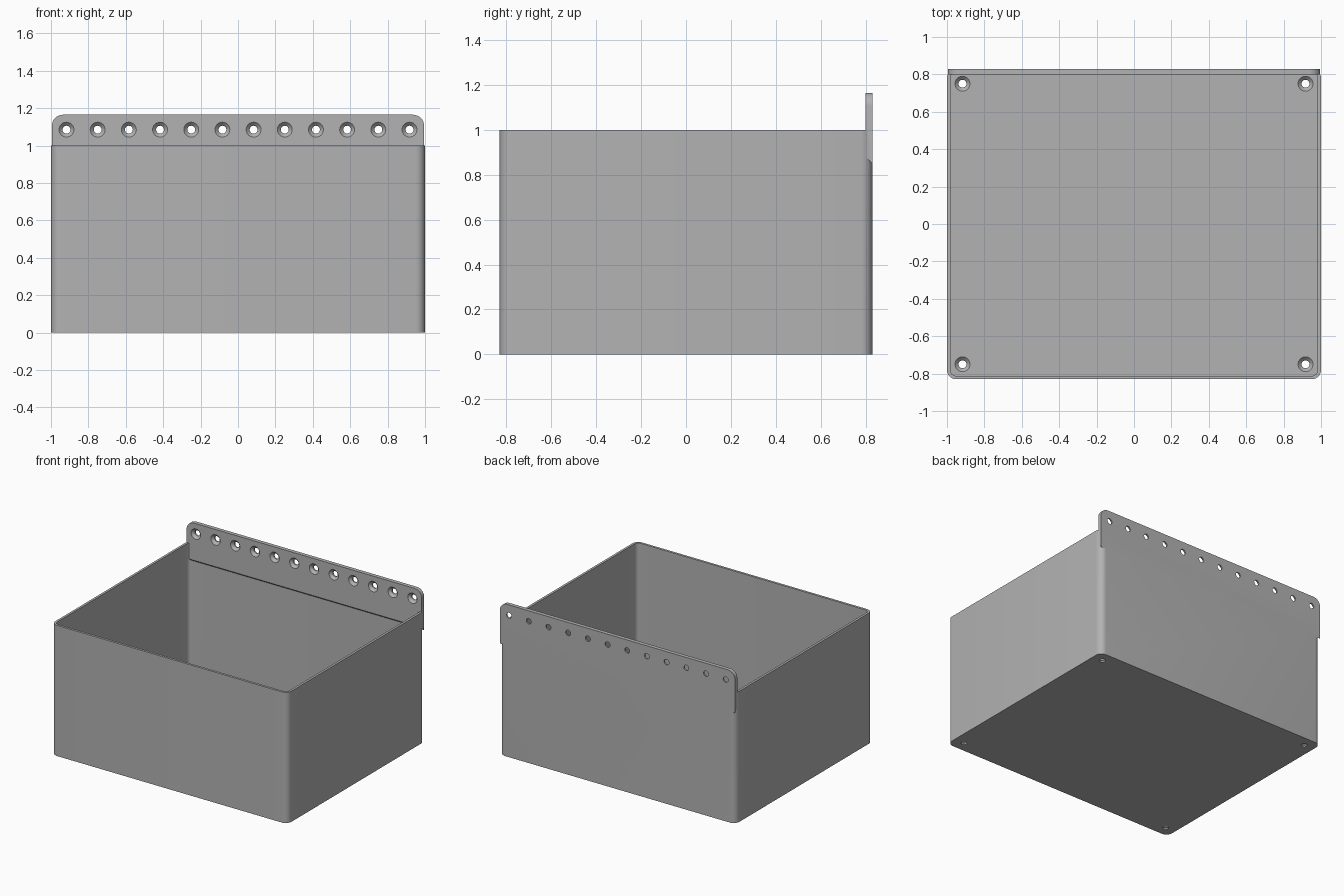
import bpy, bmesh, math
from mathutils import Matrix, Vector

cube = bpy.data.objects.get("Cube")
if cube:
    bpy.data.objects.remove(cube, do_unlink=True)

# Overall sizes
HALF_X, HALF_Y, HEIGHT = 1.0, 0.83, 1.0
WALL, FLOOR, CORNER = 0.018, 0.03, 0.05
RAIL_X, RAIL_TOP, RAIL_T = 0.995, 1.165, 0.03

grey = bpy.data.materials.new("plain grey")
grey.use_nodes = True
colour = (0.45, 0.45, 0.45, 1)
grey.diffuse_color = colour
grey.node_tree.nodes["Principled BSDF"].inputs["Base Color"].default_value = colour


def finish(bm, name):
    bmesh.ops.recalc_face_normals(bm, faces=bm.faces)
    mesh = bpy.data.meshes.new(name)
    bm.to_mesh(mesh)
    bm.free()
    mesh.materials.append(grey)
    obj = bpy.data.objects.new(name, mesh)
    bpy.context.collection.objects.link(obj)
    return obj


def prism(bm, points, direction):
    face = bm.faces.new([bm.verts.new(p) for p in points])
    result = bmesh.ops.extrude_face_region(bm, geom=[face])
    moved = [v for v in result["geom"] if isinstance(v, bmesh.types.BMVert)]
    bmesh.ops.translate(bm, verts=moved, vec=direction)


def round_edges(bm, edges, radius):
    bmesh.ops.bevel(bm, geom=edges, offset=radius, segments=8,
                    profile=0.5, affect="EDGES")


def rounded_block(name, hx, hy, z0, z1, radius):
    bm = bmesh.new()
    prism(bm, [(-hx, -hy, z0), (hx, -hy, z0), (hx, hy, z0), (-hx, hy, z0)],
          Vector((0, 0, z1 - z0)))
    upright = [e for e in bm.edges
               if abs(e.verts[0].co.z - e.verts[1].co.z) > 0.1]
    round_edges(bm, upright, radius)
    return finish(bm, name)


def combine(target, tool, operation):
    mod = target.modifiers.new(operation.lower(), "BOOLEAN")
    mod.operation, mod.solver, mod.object = operation, "EXACT", tool
    bpy.context.view_layer.objects.active = target
    bpy.ops.object.modifier_apply(modifier=mod.name)
    bpy.data.objects.remove(tool, do_unlink=True)


def countersunk_hole(bm, place):
    # Stepped lathe: wide mouth at local z = 0, narrow bore below it
    profile = [(0.04, 0.02), (0.04, 0), (0.021, -0.019), (0.021, -0.06)]
    sides = 24
    rings = [[bm.verts.new(place @ Vector((r * math.cos(a), r * math.sin(a), z)))
              for a in (math.tau * i / sides for i in range(sides))]
             for r, z in profile]
    for low, high in zip(rings, rings[1:]):
        for i in range(sides):
            j = (i + 1) % sides
            bm.faces.new((low[i], low[j], high[j], high[i]))
    bm.faces.new(rings[0])
    bm.faces.new(rings[-1])


# Open box with rounded upright corners
box = rounded_block("storage_box", HALF_X, HALF_Y, 0, HEIGHT, CORNER)
cavity = rounded_block("cavity_cutter", HALF_X - WALL, HALF_Y - WALL,
                       FLOOR, HEIGHT + 0.2, CORNER - WALL)
combine(box, cavity, "DIFFERENCE")

# Hanging rail with sloped underside and rounded top corners
bm = bmesh.new()
front = HALF_Y - RAIL_T
section = [(HALF_Y, 0.85), (HALF_Y, RAIL_TOP), (front, RAIL_TOP), (front, 0.88)]
prism(bm, [(-RAIL_X, y, z) for y, z in section], Vector((2 * RAIL_X, 0, 0)))
top_ends = [e for e in bm.edges
            if all(v.co.z > RAIL_TOP - 0.001 for v in e.verts)
            and abs(e.verts[0].co.x - e.verts[1].co.x) < 0.001]
round_edges(bm, top_ends, 0.06)
combine(box, finish(bm, "hanging_rail"), "UNION")

# Countersunk screw holes in the rail and floor
bm = bmesh.new()
for i in range(12):
    x = -0.917 + i * 1.834 / 11
    countersunk_hole(bm, Matrix.Translation((x, front, 1.085))
                     @ Matrix.Rotation(math.pi / 2, 4, "X"))
for x in (-0.917, 0.917):
    for y in (-0.75, 0.75):
        countersunk_hole(bm, Matrix.Translation((x, y, FLOOR)))
combine(box, finish(bm, "screw_hole_cutter"), "DIFFERENCE")

# Smooth curved corners, crisp edges
bpy.ops.object.select_all(action="DESELECT")
box.select_set(True)
bpy.context.view_layer.objects.active = box
bpy.ops.object.shade_smooth_by_angle(angle=math.radians(30))
